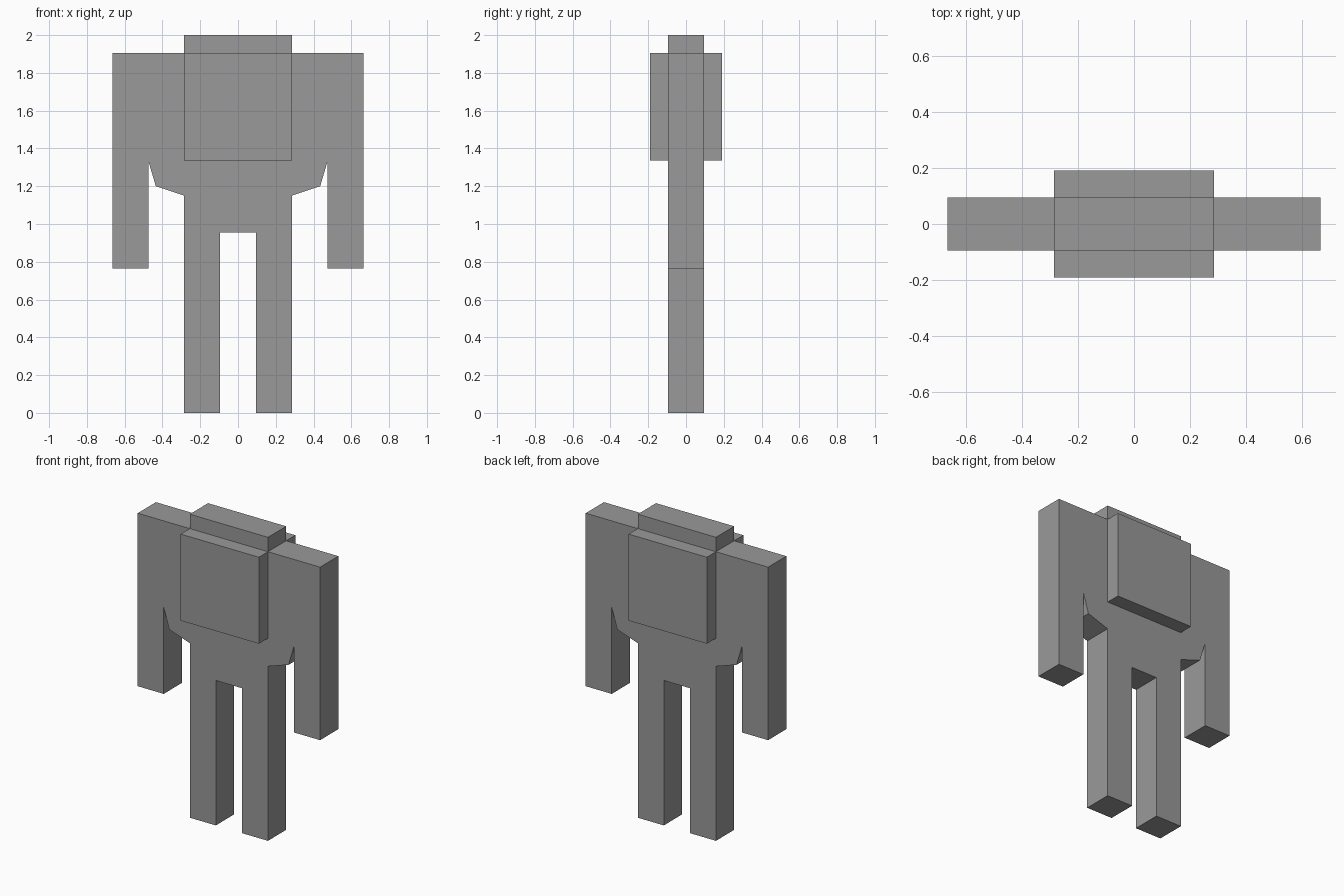
import bpy
import bmesh

cube = bpy.data.objects.get("Cube")
if cube:
    bpy.data.objects.remove(cube, do_unlink=True)

# One plain grey for everything
grey = bpy.data.materials.new("plain_grey")
grey.use_nodes = True
colour = (0.32, 0.32, 0.32, 1.0)
grey.diffuse_color = colour
grey.node_tree.nodes["Principled BSDF"].inputs["Base Color"].default_value = colour


def slab(name, half_outline, half_depth):
    """Mirror a half outline (x, z) across x = 0 and extrude it along y."""
    outline = half_outline + [(-x, z) for x, z in reversed(half_outline)]
    bm = bmesh.new()
    face = bm.faces.new([bm.verts.new((x, -half_depth, z)) for x, z in outline])
    result = bmesh.ops.extrude_face_region(bm, geom=[face])
    moved = [v for v in result["geom"] if isinstance(v, bmesh.types.BMVert)]
    bmesh.ops.translate(bm, verts=moved, vec=(0, 2 * half_depth, 0))
    bmesh.ops.recalc_face_normals(bm, faces=bm.faces)
    mesh = bpy.data.meshes.new(name)
    bm.to_mesh(mesh)
    bm.free()
    mesh.materials.append(grey)
    obj = bpy.data.objects.new(name, mesh)
    bpy.context.collection.objects.link(obj)
    return obj


# Main dimensions
leg_in, leg_out = 0.095, 0.285
arm_in, arm_out = 0.475, 0.665
shoulder, armpit = 1.905, 1.335

# Figure: legs, flared waist, arms, shoulders and the low head in one outline
slab("body", [
    (leg_in, 0.955), (leg_in, 0), (leg_out, 0), (leg_out, 1.15),
    (0.435, 1.2), (arm_in, armpit), (arm_in, 0.765), (arm_out, 0.765),
    (arm_out, shoulder), (leg_out, shoulder), (leg_out, 2.0),
], 0.095)

# Thick chest block standing out at the front and back
slab("chest_block", [(leg_out, armpit), (leg_out, shoulder)], 0.19)
